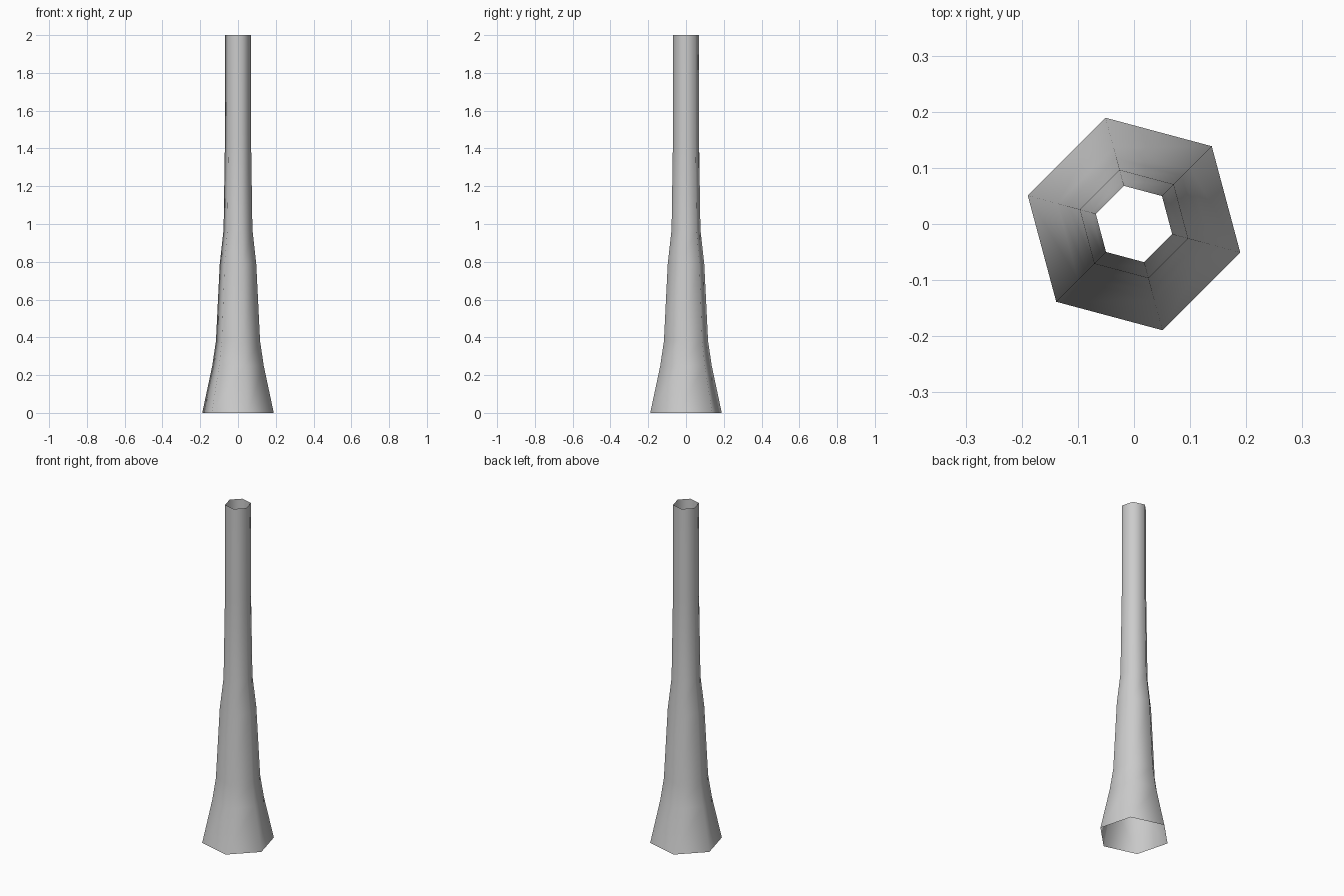
import bpy, bmesh
from math import cos, sin, radians

cube = bpy.data.objects.get("Cube")
if cube:
    bpy.data.objects.remove(cube)

# Plain grey
grey = bpy.data.materials.new("plain_grey")
grey.use_nodes = True
colour = (0.6, 0.6, 0.6, 1)
grey.diffuse_color = colour
grey.node_tree.nodes["Principled BSDF"].inputs["Base Color"].default_value = colour

# Flared six-sided tube, open at both ends: (radius, height)
SIDES = 6
profile = [(0.196, 0), (0.141, 0.25), (0.121, 0.38), (0.1, 0.79),
           (0.079, 0.97), (0.0715, 1.45), (0.0705, 2)]

bm = bmesh.new()
rings = []
for r, z in profile:
    angles = [radians(45 + 360 * i / SIDES) for i in range(SIDES)]
    rings.append([bm.verts.new((r * cos(a), r * sin(a), z)) for a in angles])
for low, high in zip(rings, rings[1:]):
    for i in range(SIDES):
        j = (i + 1) % SIDES
        face = bm.faces.new((low[i], low[j], high[j], high[i]))
        face.smooth = True

mesh = bpy.data.meshes.new("flared_tube")
bm.to_mesh(mesh)
bm.free()
mesh.materials.append(grey)
tube = bpy.data.objects.new("flared_tube", mesh)
bpy.context.collection.objects.link(tube)
